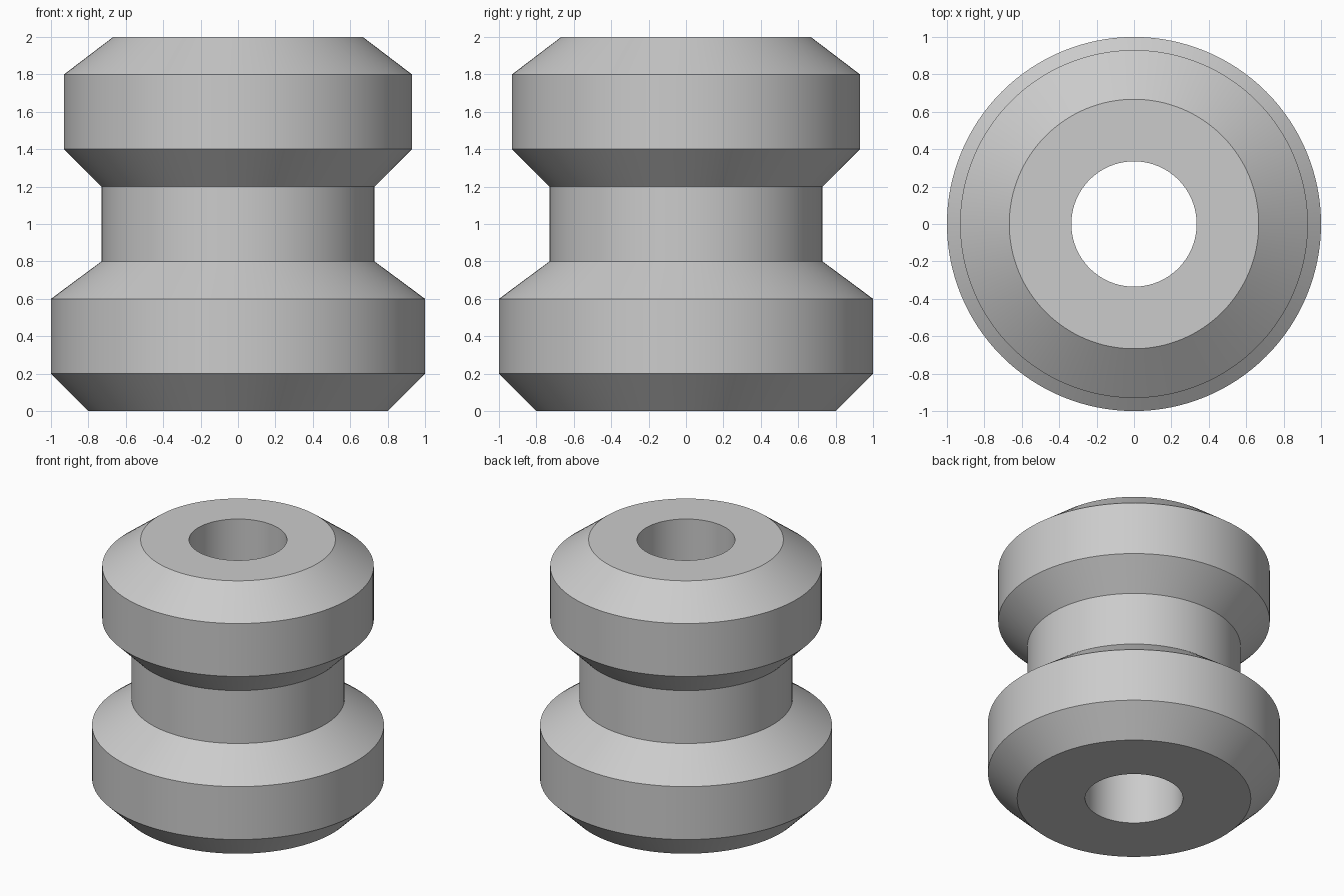
import bpy
import bmesh
from math import cos, sin, tau, radians

cube = bpy.data.objects.get("Cube")
if cube:
    bpy.data.objects.remove(cube, do_unlink=True)

SEGMENTS = 128

# Closed cross-section (radius, height): bore, lower flange, neck, upper flange
PROFILE = [
    (0.335, 0), (0.8, 0), (1, 0.2), (1, 0.6), (0.73, 0.8),
    (0.73, 1.2), (0.93, 1.4), (0.93, 1.8), (0.667, 2), (0.335, 2),
]


def flat_material(name, rgb):
    mat = bpy.data.materials.new(name)
    mat.use_nodes = True
    colour = (*rgb, 1)
    mat.diffuse_color = colour
    mat.node_tree.nodes["Principled BSDF"].inputs["Base Color"].default_value = colour
    return mat


def lathe(name, profile, segments, mat):
    """Revolve a closed profile around the z axis."""
    bm = bmesh.new()
    rings = []
    for i in range(segments):
        a = tau * i / segments
        rings.append([bm.verts.new((r * cos(a), r * sin(a), z)) for r, z in profile])
    for i, ring in enumerate(rings):
        following = rings[(i + 1) % segments]
        for j in range(len(profile)):
            k = (j + 1) % len(profile)
            bm.faces.new((ring[j], following[j], following[k], ring[k]))
    bmesh.ops.recalc_face_normals(bm, faces=bm.faces)
    mesh = bpy.data.meshes.new(name)
    bm.to_mesh(mesh)
    bm.free()
    mesh.materials.append(mat)
    obj = bpy.data.objects.new(name, mesh)
    bpy.context.collection.objects.link(obj)
    return obj


# Grooved bushing with a through bore
grey = flat_material("light grey", (0.6, 0.6, 0.6))
bushing = lathe("grooved_bushing", PROFILE, SEGMENTS, grey)

# Smooth round walls, crisp rims
bpy.ops.object.select_all(action="DESELECT")
bushing.select_set(True)
bpy.context.view_layer.objects.active = bushing
bpy.ops.object.shade_smooth_by_angle(angle=radians(25))
